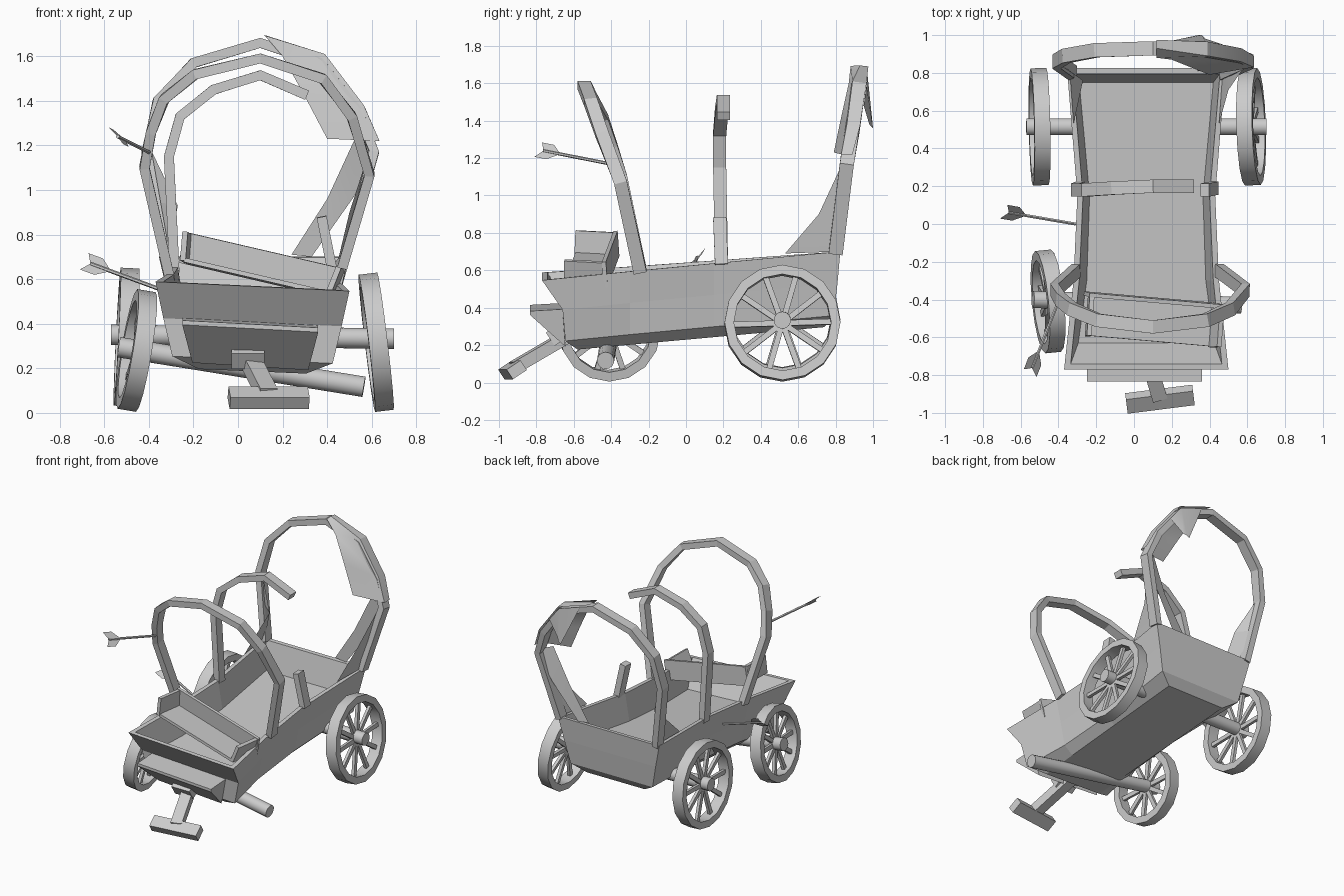
import bpy, bmesh, math
from mathutils import Vector as V, Matrix

if "Cube" in bpy.data.objects:
    bpy.data.objects.remove(bpy.data.objects["Cube"])

def finish(name, bm, smooth=False):
    bmesh.ops.recalc_face_normals(bm, faces=bm.faces)
    me = bpy.data.meshes.new(name)
    bm.to_mesh(me)
    bm.free()
    ob = bpy.data.objects.new(name, me)
    bpy.context.collection.objects.link(ob)
    if smooth:
        bpy.ops.object.select_all(action='DESELECT')
        ob.select_set(True)
        bpy.context.view_layer.objects.active = ob
        bpy.ops.object.shade_smooth_by_angle(angle=math.radians(32))
    return ob

def frame(d, up):
    d = V(d).normalized()
    side = V(up).cross(d).normalized()
    return d, side, d.cross(side)

def add_beam(bm, a, b, w, h, up=(0, 0, 1)):
    a, b = V(a), V(b)
    d, s, u = frame(b - a, up)
    m = Matrix((d * (b - a).length, s * w, u * h)).transposed().to_4x4()
    m.translation = (a + b) / 2
    bmesh.ops.create_cube(bm, size=1, matrix=m)

def beam(name, *args, **kw):
    bm = bmesh.new()
    add_beam(bm, *args, **kw)
    finish(name, bm)

def add_rod(bm, a, b, r, n=12):
    a, b = V(a), V(b)
    m = (b - a).to_track_quat('Z', 'Y').to_matrix().to_4x4()
    m.translation = (a + b) / 2
    bmesh.ops.create_cone(bm, cap_ends=True, segments=n, radius1=r, radius2=r,
                          depth=(b - a).length, matrix=m)

def skin(bm, rings, closed=False, caps=True):
    vs = [[bm.verts.new(p) for p in r] for r in rings]
    n = len(vs[0])
    pairs = list(zip(vs, vs[1:])) + ([(vs[-1], vs[0])] if closed else [])
    for r, q in pairs:
        for i in range(n):
            bm.faces.new((r[i], r[(i + 1) % n], q[(i + 1) % n], q[i]))
    if caps:
        bm.faces.new(vs[0])
        bm.faces.new(vs[-1])

def sheet(name, rows):
    bm = bmesh.new()
    vs = [[bm.verts.new(p) for p in r] for r in rows]
    for r, q in zip(vs, vs[1:]):
        for i in range(len(r) - 1):
            bm.faces.new((r[i], r[i + 1], q[i + 1], q[i]))
    finish(name, bm, True)

# Wagon bed: flared, waisted tub that sags to the front right
def bed_ring(front, back, halves, h):
    ys = (front, -.3, .15, back)
    pts = [(.065 + w, y) for w, y in zip(halves, ys)]
    pts += [(.065 - w, y) for w, y in zip(halves[::-1], ys[::-1])]
    return [(x, y, .632 + .0836 * y + (.03 * y - .025) * (x - .065) + h) for x, y in pts]

bm = bmesh.new()
skin(bm, [bed_ring(-.58, .74, (.24, .24, .24, .24), -.397),
          bed_ring(-.645, .79, (.36, .31, .30, .34), -.34),
          bed_ring(-.66, .81, (.40, .345, .33, .38), -.17),
          bed_ring(-.77, .825, (.435, .385, .365, .42), 0),
          bed_ring(-.74, .795, (.40, .355, .335, .39), 0),
          bed_ring(-.63, .75, (.36, .315, .30, .355), -.2)])
finish("wagon_bed", bm)

# Wedge footboard on the front
bm = bmesh.new()
prof = ((-.835, .40, 0), (-.835, .38, 0), (-.645, .21, .045), (-.66, .41, 0))
skin(bm, [[(-.25 + t, y, z + .015) for y, z, t in prof],
          [(.36 - t, y, z - .018) for y, z, t in prof]])
finish("footboard", bm)

# Seat tray, knocked askew
bm = bmesh.new()
inner = [(-.33, -.11, .02), (.33, -.11, .02), (.33, .10, .02), (-.33, .10, .02)]
skin(bm, [[(x, y, 0) for x, y, z in inner], inner], caps=True)
add_beam(bm, (-.37, .105, .07), (.37, .105, .07), .022, .14, up=(0, -.1, 1))
for s in (-1, 1):
    add_beam(bm, (s * .345, -.115, .07), (s * .345, .11, .07), .025, .13, up=(s * .15, 0, 1))
m = (Matrix.Translation((.085, -.51, .597)) @ Matrix.Rotation(math.radians(-5), 4, 'Z')
     @ Matrix.Rotation(math.radians(13), 4, 'Y') @ Matrix.Rotation(math.radians(-3), 4, 'X'))
bmesh.ops.transform(bm, matrix=m, verts=bm.verts)
finish("seat", bm)

# Wheels with faceted rims and ten spokes
def wheel(name, c, axis, r, n=16):
    bm = bmesh.new()
    d, s, u = frame(axis, (0, 0, 1))
    c = V(c)
    rings = []
    for i in range(n):
        a = 2 * math.pi * i / n
        e = s * math.cos(a) + u * math.sin(a)
        rings.append([c + e * q + d * w for q, w in
                      ((r, -.042), (r, .042), (r - .05, .042), (r - .05, -.042))])
    skin(bm, rings, closed=True, caps=False)
    for i in range(10):
        a = 2 * math.pi * (i + .05) / 10
        e = s * math.cos(a) + u * math.sin(a)
        add_beam(bm, c + e * .03, c + e * (r - .04), .03, .022, up=d)
    finish(name, bm, True)

wheel("rear_wheel_right", (.62, .515, .317), (1, .03, .12), .31)
wheel("rear_wheel_left", (-.50, .515, .34), (1, .02, -.05), .31)
wheel("front_wheel_left", (-.455, -.41, .28), (1, .10, -.165), .272)

# Axles
for name, a, b in (("rear_axle", (-.57, .515, .35), (.70, .515, .333)),
                   ("front_axle", (-.535, -.40, .295), (.565, -.43, .117))):
    bm = bmesh.new()
    add_rod(bm, a, b, .046, 14)
    finish(name, bm, True)

# Tongue with its bracket and crosspiece
tilt = (0, -.55, .83)
beam("tongue_bracket", (-.03, -.68, .262), (.12, -.68, .262), .11, .085, up=tilt)
beam("tongue", (.045, -.62, .255), (.135, -.92, .08), .08, .065)
beam("tongue_crosspiece", (-.04, -.95, .068), (.315, -.905, .068), .09, .062, up=tilt)

# Canopy hoops: rectangular section swept along a bent path
def hoop(name, pts, w=.07, t=.045):
    bm = bmesh.new()
    pts = [V(p) for p in pts]
    rings = []
    for i, p in enumerate(pts):
        d = (pts[min(i + 1, len(pts) - 1)] - pts[max(i - 1, 0)]).normalized()
        o = d.cross(V((0, 1, 0))).normalized()
        s = o.cross(d)
        rings.append([p + o * t / 2 * a + s * w / 2 * b
                      for a, b in ((1, 1), (1, -1), (-1, -1), (-1, 1))])
    skin(bm, rings)
    finish(name, bm)

hoop("front_hoop", [(-.305, -.245, .60), (-.42, -.35, 1.10), (-.39, -.40, 1.26), (-.33, -.45, 1.41),
                    (-.19, -.51, 1.52), (.10, -.545, 1.59), (.38, -.51, 1.50), (.51, -.45, 1.33),
                    (.59, -.35, 1.07), (.45, -.245, .59)])
hoop("middle_hoop", [(-.285, .19, .63), (-.31, .18, 1.15), (-.26, .18, 1.33), (-.11, .19, 1.45),
                     (.10, .20, 1.515), (.31, .20, 1.425)])
hoop("broken_hoop_stub", [(.425, .19, .63), (.375, .18, .88)])
hoop("rear_hoop", [(-.325, .80, .69), (-.41, .86, 1.17), (-.36, .89, 1.40), (-.20, .92, 1.57),
                   (.10, .93, 1.66), (.37, .92, 1.57), (.54, .89, 1.35), (.61, .86, 1.17),
                   (.475, .80, .69)], w=.075)

# Torn canvas remains on the rear hoop
sheet("canvas_top", [
    [(.12, .88, 1.693), (.12, .93, 1.695), (.12, .975, 1.69)],
    [(.20, .87, 1.60), (.39, .89, 1.61), (.39, .965, 1.60)],
    [(.30, .83, 1.42), (.565, .86, 1.38), (.57, .93, 1.37)],
    [(.40, .79, 1.23), (.635, .83, 1.22), (.635, .89, 1.22)]])
sheet("canvas_tatter", [
    [(.20, .97, 1.65), (.38, .965, 1.59), (.47, .95, 1.48)],
    [(.34, 1.0, 1.35), (.36, 1.0, 1.36), (.38, .98, 1.38)]])
sheet("canvas_strip", [
    [(.52, .83, 1.22), (.63, .87, 1.18)],
    [(.40, .81, .96), (.52, .85, .97)],
    [(.24, .81, .71), (.33, .81, .70)]])
sheet("canvas_right", [
    [(.59, .84, 1.18), (.61, .87, 1.18)],
    [(.50, .71, .90), (.54, .84, .93)],
    [(.45, .53, .69), (.47, .81, .70)]])
sheet("canvas_left", [
    [(-.39, .84, 1.18), (-.42, .87, 1.18)],
    [(-.27, .76, .93), (-.38, .84, .95)],
    [(-.32, .53, .69), (-.34, .81, .71)]])

# Arrows with a flat, notched feather
def arrow(name, tail, tip):
    bm = bmesh.new()
    tail, tip = V(tail), V(tip)
    d, s, u = frame(tip - tail, (0, 0, 1))
    add_rod(bm, tail + d * .03, tip, .009, 6)
    e = (s + u).normalized()
    bm.faces.new([bm.verts.new(tail + d * a + e * b) for a, b in
                  ((.03, 0), (0, .055), (.07, .055), (.13, 0), (.07, -.055), (0, -.055))])
    finish(name, bm)

arrow("hoop_arrow", (-.55, -.79, 1.245), (-.40, -.41, 1.17))
arrow("side_arrow", (-.69, .065, .68), (-.31, 0, .54))
